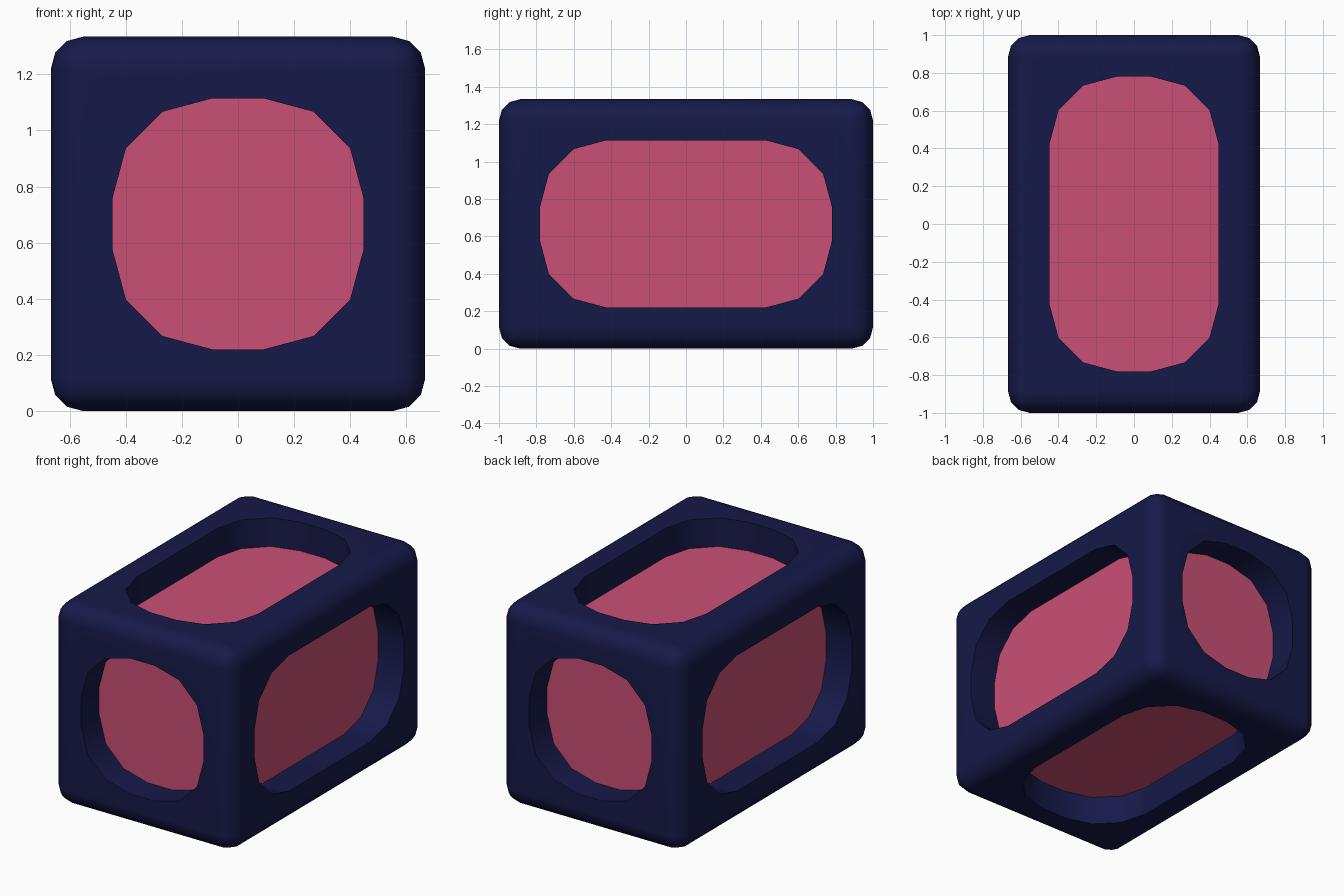
import bpy, bmesh, math
from mathutils import Vector

if "Cube" in bpy.data.objects:
    bpy.data.objects.remove(bpy.data.objects["Cube"])

HALF = Vector((0.667, 1.0, 0.667))   # half size of the body
CENTRE = Vector((0, 0, 0.667))
MARGIN = 0.22                        # frame width around each window
DEPTH = 0.19                         # window recess


def material(name, rgb):
    m = bpy.data.materials.new(name)
    m.diffuse_color = (*rgb, 1)
    m.use_nodes = True
    m.node_tree.nodes["Principled BSDF"].inputs["Base Color"].default_value = m.diffuse_color
    return m


def box(name, half, centre, mat, radius=0, axis=None):
    """Box with rounded edges: all of them, or only those along one axis."""
    bm = bmesh.new()
    bmesh.ops.create_cube(bm, size=2)
    bmesh.ops.scale(bm, vec=half, verts=bm.verts)
    if radius:
        edges = [e for e in bm.edges if axis is None or
                 abs(e.verts[0].co[axis] - e.verts[1].co[axis]) > 1e-4]
        bmesh.ops.bevel(bm, geom=edges, offset=radius, segments=3,
                        profile=0.5, affect='EDGES')
    bmesh.ops.recalc_face_normals(bm, faces=bm.faces)
    mesh = bpy.data.meshes.new(name)
    bm.to_mesh(mesh)
    bm.free()
    mesh.materials.append(mat)
    ob = bpy.data.objects.new(name, mesh)
    ob.location = centre
    bpy.context.collection.objects.link(ob)
    return ob


navy = material("navy", (0.008, 0.010, 0.065))
pink = material("pink", (0.59, 0.078, 0.18))

# Rounded outer frame
frame = box("frame", HALF, CENTRE, navy, 0.115)
bpy.context.view_layer.objects.active = frame
frame.select_set(True)

# One rounded window pocket on each of the six sides
for axis in range(3):
    for side in (-1, 1):
        half = HALF - Vector((MARGIN,) * 3)
        half[axis] = 0.2
        centre = CENTRE.copy()
        centre[axis] += side * HALF[axis]
        cutter = box("window_cutter", half, centre, navy, 0.355, axis)
        cutter.hide_render = True
        mod = frame.modifiers.new("window", 'BOOLEAN')
        mod.operation = 'DIFFERENCE'
        mod.solver = 'EXACT'
        mod.object = cutter
        bpy.ops.object.modifier_apply(modifier=mod.name)
        bpy.data.objects.remove(cutter)

# Smooth rounded edges, flat sides
bpy.ops.object.shade_smooth_by_angle(angle=math.radians(35))
frame.modifiers.new("flat_sides", 'WEIGHTED_NORMAL').keep_sharp = True

# Coloured core seen through the windows
box("core", HALF - Vector((DEPTH,) * 3), CENTRE, pink)
